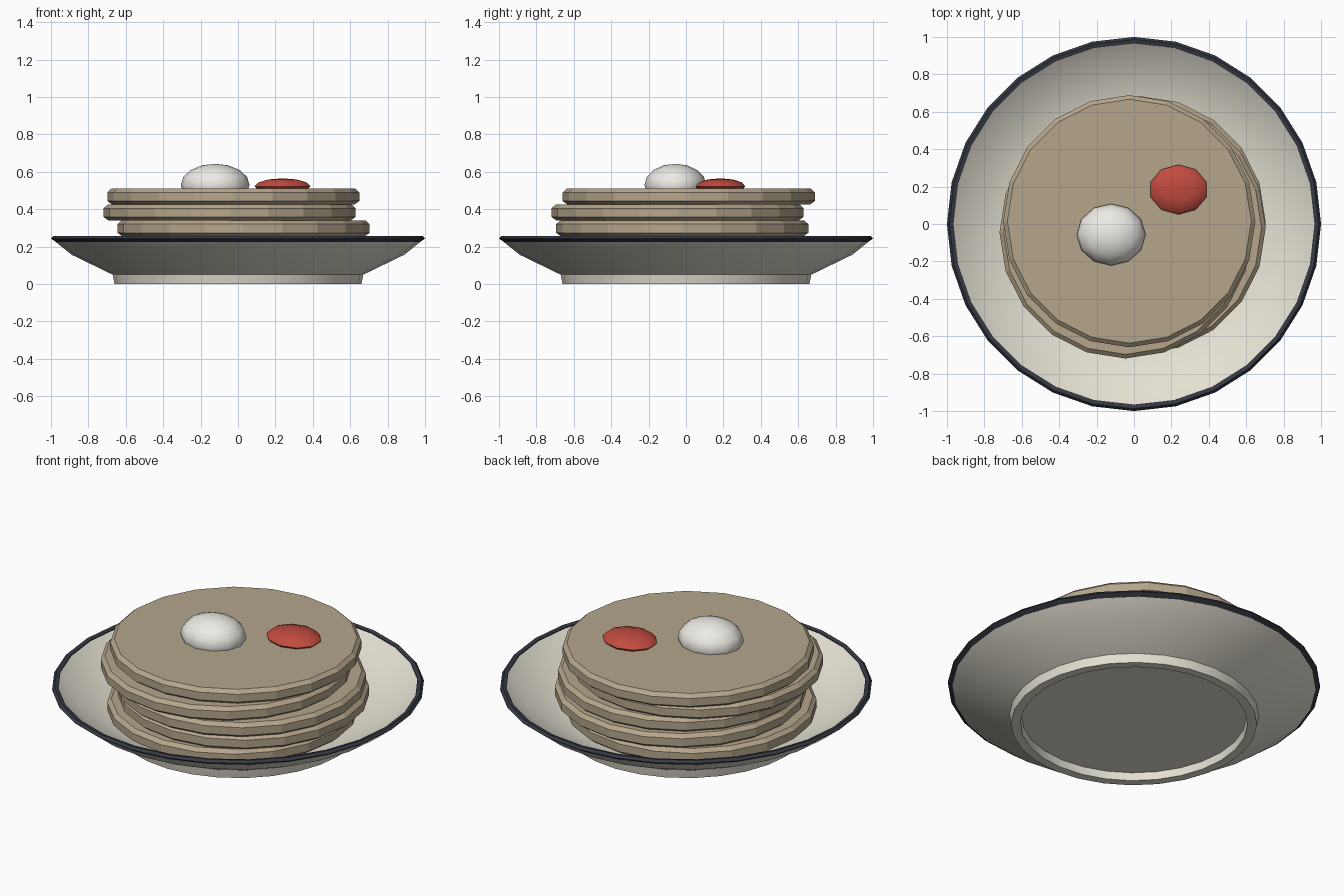
import bpy, bmesh
from math import sin, cos, pi, radians

if "Cube" in bpy.data.objects:
    bpy.data.objects.remove(bpy.data.objects["Cube"])


def material(name, rgb):
    m = bpy.data.materials.new(name)
    m.diffuse_color = (*rgb, 1)
    m.use_nodes = True
    m.node_tree.nodes["Principled BSDF"].inputs["Base Color"].default_value = m.diffuse_color
    return m


def lathe(name, profile, sides, mat, center=(0, 0, 0), scale=(1, 1), closed=False, smooth=30):
    """Revolve (radius, z) points around z, first vertex on +y; radius 0 makes a pole."""
    bm = bmesh.new()
    rings = []
    for r, z in profile:
        n = 1 if r == 0 else sides
        rings.append([bm.verts.new((r * sin(2 * pi * i / sides) * scale[0],
                                    r * cos(2 * pi * i / sides) * scale[1], z)) for i in range(n)])
    pairs = list(zip(rings, rings[1:]))
    if closed:
        pairs.append((rings[-1], rings[0]))
    for a, b in pairs:
        for i in range(sides):
            j = (i + 1) % sides
            quad = [a[i % len(a)], a[j % len(a)], b[j % len(b)], b[i % len(b)]]
            bm.faces.new(list(dict.fromkeys(quad)))
    # flat end caps
    if not closed:
        for ring in (rings[0], rings[-1]):
            if len(ring) > 1:
                bm.faces.new(ring)
    bmesh.ops.recalc_face_normals(bm, faces=bm.faces)
    me = bpy.data.meshes.new(name)
    bm.to_mesh(me)
    bm.free()
    me.materials.append(mat)
    ob = bpy.data.objects.new(name, me)
    ob.location = center
    bpy.context.collection.objects.link(ob)
    if smooth:
        bpy.ops.object.select_all(action='DESELECT')
        ob.select_set(True)
        bpy.context.view_layer.objects.active = ob
        bpy.ops.object.shade_smooth_by_angle(angle=radians(smooth))
    return ob


def ellipsoid(name, center, rx, ry, rz, sides, rings, mat):
    prof = [(0, -rz)]
    prof += [(sin(pi * k / rings), -rz * cos(pi * k / rings)) for k in range(1, rings)]
    prof += [(0, rz)]
    return lathe(name, prof, sides, mat, center, (rx, ry), smooth=40)


cream = material("cream_glaze", (0.78, 0.75, 0.65))
navy = material("dark_rim", (0.035, 0.04, 0.055))
batter = material("pancake", (0.46, 0.38, 0.26))
white = material("whipped_cream", (0.85, 0.83, 0.78))
red = material("berry_red", (0.53, 0.07, 0.05))

# Plate: recessed underside, foot ring, flared wall, inner dish
lathe("plate", [(0.605, 0.045), (0.61, 0), (0.66, 0), (0.67, 0.05), (0.89, 0.157), (0.975, 0.225),
                (0.97, 0.25), (0.87, 0.175), (0.64, 0.085)], 28, cream)
lathe("plate_rim", [(0.97, 0.222), (1.0, 0.243), (0.987, 0.258), (0.965, 0.253)],
      28, navy, closed=True, smooth=0)

# Stack of slightly offset pancakes, bottom to top
offsets = [(-0.02, -0.02), (0.03, 0.01), (0.03, -0.02), (-0.045, -0.045), (-0.025, 0.015)]
for i, (x, y) in enumerate(offsets):
    lathe(f"pancake_{i + 1}", [(0.65, 0), (0.674, 0.018), (0.674, 0.064), (0.652, 0.084)],
          20, batter, (x, y, 0.086 + 0.085 * i), smooth=0)

# Toppings
ellipsoid("cream_dollop", (-0.122, -0.057, 0.53), 0.184, 0.165, 0.113, 12, 8, white)
ellipsoid("berry", (0.238, 0.184, 0.522), 0.157, 0.133, 0.043, 10, 6, red)
